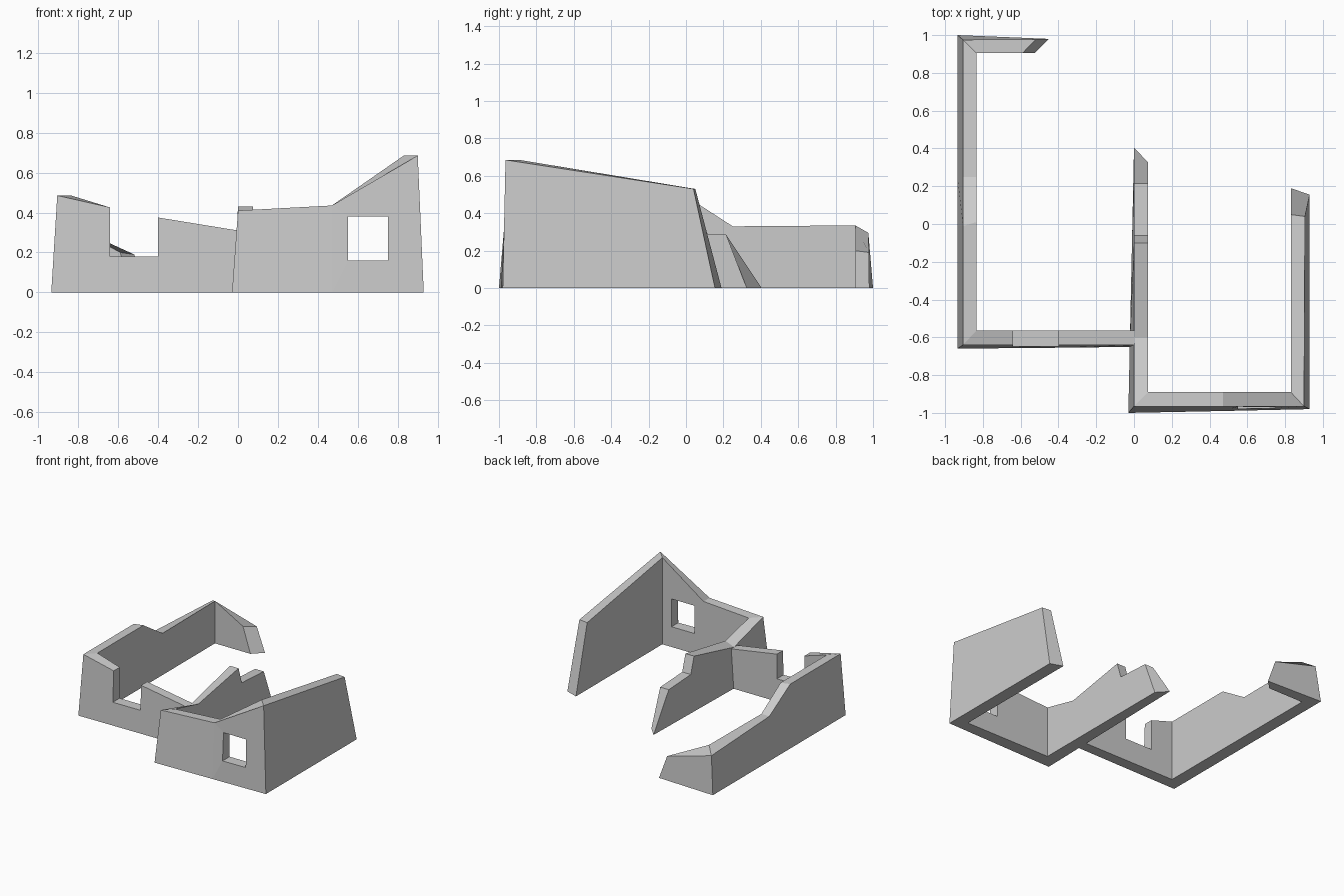
import bpy
import bmesh

cube = bpy.data.objects.get("Cube")
if cube:
    bpy.data.objects.remove(cube, do_unlink=True)

stone = bpy.data.materials.new("grey_stone")
stone.use_nodes = True
stone.diffuse_color = (0.6, 0.6, 0.6, 1)
stone.node_tree.nodes["Principled BSDF"].inputs["Base Color"].default_value = (0.6, 0.6, 0.6, 1)


def station(foot, outer, inner, z, z_in=None, inner_foot=None):
    """Wall cross-section: leaning outer side, upright inner side, top heights."""
    z_in = z if z_in is None else z_in
    return [(*foot, 0), (*outer, z), (*inner, z_in), (*(inner_foot or inner), 0)]


def wall(name, stations):
    """Loft a closed wall through its cross-sections."""
    bm = bmesh.new()
    rings = [[bm.verts.new(p) for p in s] for s in stations]
    for a, b in zip(rings, rings[1:]):
        for i in range(4):
            j = (i + 1) % 4
            bm.faces.new((a[i], a[j], b[j], b[i]))
    bm.faces.new(rings[0])
    bm.faces.new(rings[-1][::-1])
    bmesh.ops.recalc_face_normals(bm, faces=bm.faces)
    mesh = bpy.data.meshes.new(name)
    bm.to_mesh(mesh)
    bm.free()
    mesh.materials.append(stone)
    obj = bpy.data.objects.new(name, mesh)
    bpy.context.collection.objects.link(obj)
    return obj


def cut(target, name, x0, x1, y, z0, z1):
    """Cut a rectangular opening through a wall running along x."""
    bpy.ops.mesh.primitive_cube_add(size=1, location=((x0 + x1) / 2, y, (z0 + z1) / 2))
    cutter = bpy.context.object
    cutter.name = name
    cutter.scale = (x1 - x0, 0.4, z1 - z0)
    cutter.data.materials.append(stone)
    cutter.hide_render = True
    cutter.hide_set(True)
    cutter.display_type = 'WIRE'
    mod = target.modifiers.new(name, 'BOOLEAN')
    mod.operation = 'DIFFERENCE'
    mod.solver = 'EXACT'
    mod.object = cutter
    bpy.context.view_layer.objects.active = target
    with bpy.context.temp_override(object=target, active_object=target):
        bpy.ops.object.modifier_apply(modifier=name)
    bpy.data.objects.remove(cutter, do_unlink=True)


def middle(y, z, z_in=None):
    """Cross-section of the middle wall, whose outer foot tapers to the back."""
    return station((-0.03 * (0.4 - y) / 1.4, y), (0, y), (0.075, y), z, z_in)


# Tall room: right wall, front wall, middle wall
tall = wall("tall_room_walls", [
    station((0.93, 0.155), (0.905, 0.04), (0.83, 0.05), 0.53, inner_foot=(0.83, 0.19)),
    station((0.93, -0.98), (0.90, -0.965), (0.83, -0.89), 0.685),
    station((0.47, -0.99), (0.47, -0.965), (0.47, -0.89), 0.435),
    station((-0.03, -1), (0, -0.965), (0.075, -0.89), 0.41),
    middle(-0.6, 0.31, 0.34),
    middle(-0.10, 0.43),
    middle(-0.06, 0.30),
    station((0, 0.405), (0, 0.215), (0.075, 0.215), 0.285, inner_foot=(0.075, 0.325)),
])
cut(tall, "window_cutter", 0.55, 0.75, -0.94, 0.16, 0.38)

# Low yard: back stub, long side wall, front wall with a doorway gap
low = wall("low_yard_walls", [
    station((-0.45, 0.98), (-0.52, 0.978), (-0.59, 0.905), 0.19, 0.20, (-0.525, 0.905)),
    station((-0.935, 1), (-0.905, 0.975), (-0.835, 0.905), 0.295, 0.335),
    station((-0.935, 0.25), (-0.905, 0.25), (-0.835, 0.25), 0.33),
    station((-0.935, -0.01), (-0.905, -0.01), (-0.835, 0.01), 0.485),
    station((-0.935, -0.66), (-0.905, -0.64), (-0.835, -0.565), 0.485),
    station((-0.64, -0.657), (-0.64, -0.64), (-0.64, -0.565), 0.425),
    station((-0.40, -0.655), (-0.40, -0.64), (-0.40, -0.565), 0.375),
    station((0.03, -0.65), (0.03, -0.64), (0.03, -0.565), 0.305),
])
cut(low, "gap_cutter", -0.64, -0.40, -0.61, 0.18, 0.7)
